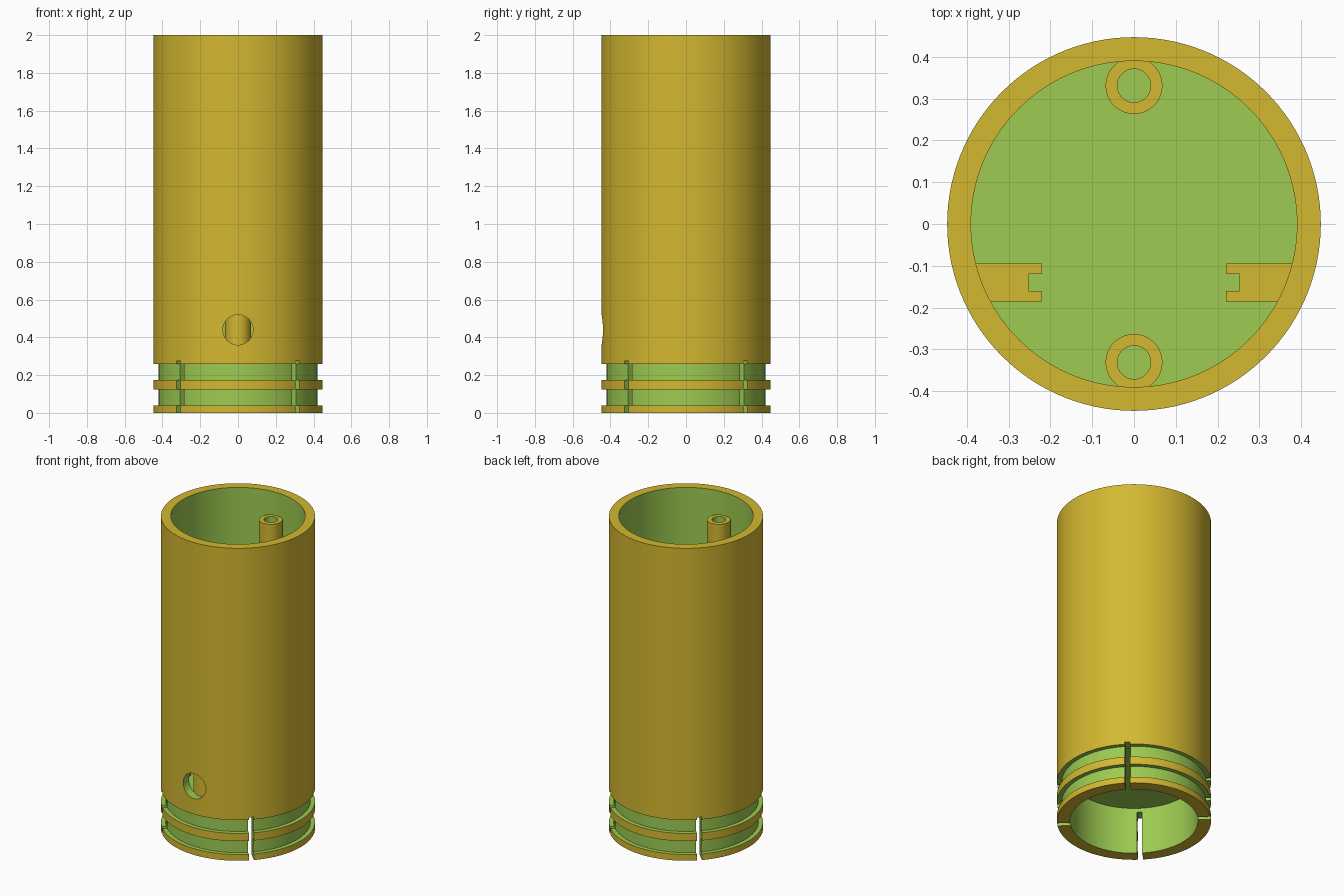
import bpy, bmesh, math
from mathutils import Matrix, Vector

if "Cube" in bpy.data.objects:
    bpy.data.objects.remove(bpy.data.objects["Cube"], do_unlink=True)


def make_material(name, rgb):
    mat = bpy.data.materials.new(name)
    mat.use_nodes = True
    mat.diffuse_color = (*rgb, 1)
    mat.node_tree.nodes["Principled BSDF"].inputs["Base Color"].default_value = (*rgb, 1)
    return mat


MATERIALS = [make_material("gold", (0.658, 0.479, 0.03)),
             make_material("green", (0.337, 0.597, 0.083))]
GOLD, GREEN = 0, 1


def finish(bm, name):
    bmesh.ops.recalc_face_normals(bm, faces=bm.faces)
    mesh = bpy.data.meshes.new(name)
    bm.to_mesh(mesh)
    bm.free()
    for mat in MATERIALS:
        mesh.materials.append(mat)
    obj = bpy.data.objects.new(name, mesh)
    bpy.context.collection.objects.link(obj)
    return obj


def smooth(obj):
    bpy.ops.object.select_all(action="DESELECT")
    obj.select_set(True)
    bpy.context.view_layer.objects.active = obj
    bpy.ops.object.shade_smooth_by_angle(angle=math.radians(30))


def lathe(name, profile, segments, closed):
    """Revolve (radius, z, colour of the strip to the next point) around z."""
    bm = bmesh.new()
    rings = []
    for r, z, _ in profile:
        if r == 0:
            rings.append([bm.verts.new((0, 0, z))] * segments)
        else:
            rings.append([bm.verts.new((r * math.cos(a), r * math.sin(a), z))
                          for a in (math.tau * i / segments for i in range(segments))])
    for k in range(len(profile) if closed else len(profile) - 1):
        low, high = rings[k], rings[(k + 1) % len(rings)]
        for i in range(segments):
            j = (i + 1) % segments
            corners = list(dict.fromkeys((low[i], low[j], high[j], high[i])))
            bm.faces.new(corners).material_index = profile[k][2]
    return finish(bm, name)


def cut(target, cutter):
    mod = target.modifiers.new("cut", "BOOLEAN")
    mod.operation, mod.solver, mod.object = "DIFFERENCE", "EXACT", cutter
    bpy.ops.object.select_all(action="DESELECT")
    target.select_set(True)
    bpy.context.view_layer.objects.active = target
    bpy.ops.object.modifier_apply(modifier=mod.name)
    bpy.data.objects.remove(cutter, do_unlink=True)


def paint(bm, colour):
    for face in bm.faces:
        face.material_index = colour


# Main tube: grooved foot, upper chamber, floor and lower recess
OUTER, GROOVE, CHAMBER, RECESS = 0.447, 0.42, 0.39, 0.371
FLOOR = 0.34
profile = [(0, 0.3, GREEN), (RECESS, 0.3, GREEN), (RECESS, 0, GOLD), (OUTER, 0, GOLD)]
for bottom, top in ((0.04, 0.125), (0.175, 0.26)):
    profile += [(OUTER, bottom, GREEN), (GROOVE, bottom, GREEN),
                (GROOVE, top, GREEN), (OUTER, top, GOLD)]
profile += [(OUTER, 2, GOLD), (CHAMBER, 2, GREEN), (CHAMBER, FLOOR, GREEN), (0, FLOOR, GREEN)]
tube = lathe("tube_body", profile, 120, False)

# Four slots through the foot on the diagonals
for k in range(4):
    bm = bmesh.new()
    bmesh.ops.create_cube(bm, size=1)
    bmesh.ops.scale(bm, vec=(0.25, 0.03, 0.375), verts=bm.verts)
    bmesh.ops.translate(bm, vec=(0.42, 0, 0.0875), verts=bm.verts)
    bmesh.ops.rotate(bm, matrix=Matrix.Rotation(math.radians(45 + 90 * k), 3, "Z"),
                     verts=bm.verts)
    paint(bm, GREEN)
    cut(tube, finish(bm, "slot_cutter"))

# Round port in the front wall
bm = bmesh.new()
bmesh.ops.create_cone(bm, cap_ends=True, segments=48, radius1=0.08, radius2=0.08, depth=0.25,
                      matrix=Matrix.Translation((0, -0.43, 0.44)) @ Matrix.Rotation(math.pi / 2, 4, "X"))
paint(bm, GREEN)
cut(tube, finish(bm, "port_cutter"))
smooth(tube)

# Hollow screw posts at front and back
for name, y in (("front_post", -0.331), ("back_post", 0.331)):
    post = lathe(name, [(0.04, FLOOR - 0.01, GOLD), (0.068, FLOOR - 0.01, GOLD),
                        (0.068, 1.85, GOLD), (0.04, 1.85, GREEN)], 48, True)
    post.location.y = y
    smooth(post)

# Notched guide rails on both side walls
NOTCH_X, NOTCH_LOW, NOTCH_HIGH = 0.253, -0.16, -0.12
section = [(0.395, -0.185), (0.22, -0.185), (0.22, NOTCH_LOW), (NOTCH_X, NOTCH_LOW),
           (NOTCH_X, NOTCH_HIGH), (0.22, NOTCH_HIGH), (0.22, -0.095), (0.395, -0.095)]
for name, side in (("left_rail", 1), ("right_rail", -1)):
    bm = bmesh.new()
    base = bm.faces.new([bm.verts.new((side * x, y, FLOOR - 0.01)) for x, y in section])
    extruded = bmesh.ops.extrude_face_region(bm, geom=[base], use_keep_orig=True)["geom"]
    bmesh.ops.translate(bm, vec=Vector((0, 0, 0.87)),
                        verts=[v for v in extruded if isinstance(v, bmesh.types.BMVert)])
    for face in bm.faces:
        c = face.calc_center_median()
        in_notch = abs(c.x) < NOTCH_X + 0.001 and NOTCH_LOW - 0.001 < c.y < NOTCH_HIGH + 0.001
        face.material_index = GREEN if in_notch and len(face.verts) == 4 else GOLD
    finish(bm, name)
